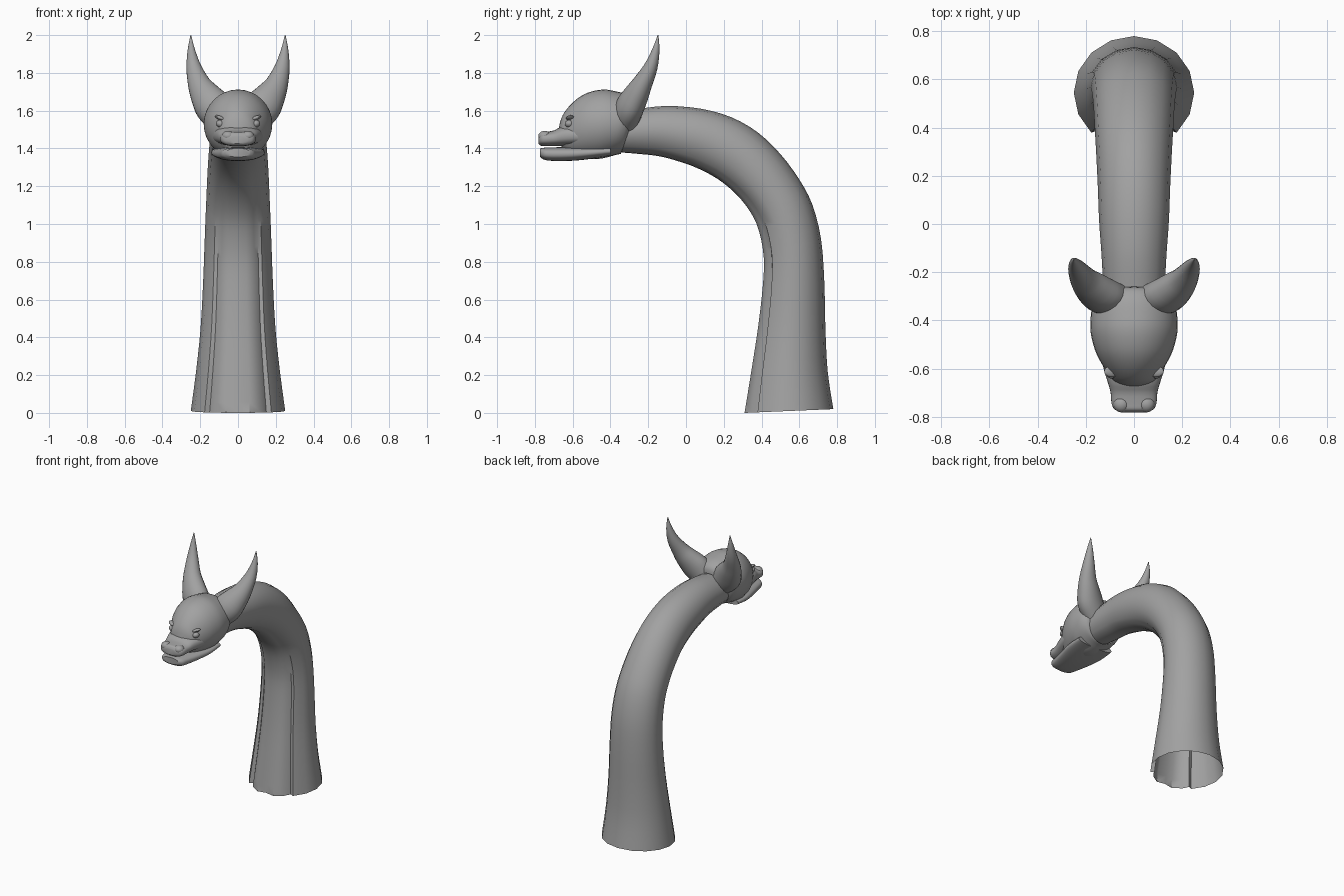
import bpy, bmesh, math
from mathutils import Vector, Matrix

if "Cube" in bpy.data.objects:
    bpy.data.objects.remove(bpy.data.objects["Cube"])

grey = bpy.data.materials.new("stone_grey")
grey.diffuse_color = (0.36, 0.36, 0.36, 1)
grey.use_nodes = True
grey.node_tree.nodes["Principled BSDF"].inputs["Base Color"].default_value = grey.diffuse_color


def add_object(name, bm):
    bmesh.ops.recalc_face_normals(bm, faces=bm.faces)
    mesh = bpy.data.meshes.new(name)
    bm.to_mesh(mesh)
    bm.free()
    mesh.materials.append(grey)
    obj = bpy.data.objects.new(name, mesh)
    bpy.context.collection.objects.link(obj)
    return obj


def loft(name, rings, cap_start=False, cap_end=False):
    """Skin a list of equal-length closed rings."""
    bm = bmesh.new()
    loops = [[bm.verts.new(p) for p in ring] for ring in rings]
    n = len(loops[0])
    for a, b in zip(loops, loops[1:]):
        for i in range(n):
            j = (i + 1) % n
            bm.faces.new((a[i], a[j], b[j], b[i]))
    if cap_start:
        bm.faces.new(loops[0])
    if cap_end:
        bm.faces.new(loops[-1])
    return add_object(name, bm)


def spline(rows, steps):
    """Catmull-Rom interpolation of rows of numbers."""
    out = []
    last = len(rows) - 1
    for i in range(last):
        p = [rows[max(i - 1, 0)], rows[i], rows[i + 1], rows[min(i + 2, last)]]
        for s in range(steps):
            t = s / steps
            out.append([0.5 * (2 * b + (c - a) * t + (2 * a - 5 * b + 4 * c - d) * t * t
                               + (3 * b - a - 3 * c + d) * t ** 3)
                        for a, b, c, d in zip(*p)])
    return out + [list(rows[last])]


def oval_rings(rows, steps, sides=32, power=1.0):
    """Rings from rows of top y, top z, bottom y, bottom z, half width."""
    rings = []
    for ty, tz, by, bz, hw in spline(rows, steps):
        top, bot = Vector((0, ty, tz)), Vector((0, by, bz))
        mid, up = (top + bot) / 2, (top - bot) / 2
        ring = []
        for k in range(sides):
            a = math.tau * k / sides
            c, s = math.cos(a), math.sin(a)
            c = math.copysign(abs(c) ** power, c)
            s = math.copysign(abs(s) ** power, s)
            ring.append(mid + up * c + Vector((hw * s, 0, 0)))
        rings.append(ring)
    return rings


# Neck: curved hollow tube with a grooved throat plate set inside two lips
neck_rows = [
    (.78, .02, .31, 0, .25), (.75, .22, .345, .22, .222), (.738, .45, .38, .45, .198),
    (.732, .7, .405, .67, .185), (.715, .92, .41, .82, .178), (.67, 1.1, .385, .96, .172),
    (.6, 1.235, .34, 1.06, .167), (.5, 1.37, .265, 1.155, .162), (.38, 1.485, .17, 1.235, .156),
    (.24, 1.565, .06, 1.295, .15), (.08, 1.61, -.05, 1.335, .145), (-.1, 1.625, -.15, 1.36, .135),
    (-.25, 1.61, -.26, 1.372, .128), (-.38, 1.59, -.36, 1.38, .12)]
half = [(math.sin(math.radians(a)), math.cos(math.radians(a)))
        for a in (0, 22.5, 45, 67.5, 90, 112.5, 135)]
plate = [(.60, -.66), (.50, -.84), (.25, -1.0)]
neck_stations = spline(neck_rows, 3)
neck_rings = []
for i, (ty, tz, by, bz, hw) in enumerate(neck_stations):
    fade = max(0.0, 1 - i / (0.75 * len(neck_stations)))
    top, bot = Vector((0, ty, tz)), Vector((0, by, bz))
    mid, up = (top + bot) / 2, (top - bot) / 2
    side = list(half)
    for (px, pc), deg in zip(plate, (143, 152, 166)):
        e = math.radians(deg)
        side.append((px * fade + math.sin(e) * (1 - fade), pc * fade + math.cos(e) * (1 - fade)))
    groove = (0, -1 + .05 * fade)
    outline = side + [groove] + [(-x, c) for x, c in reversed(side[1:])]
    neck_rings.append([mid + up * c + Vector((hw * x, 0, 0)) for x, c in outline])
loft("neck", neck_rings)

# Head: rounded skull with a tilted collar at the neck
skull_rows = [
    (-.26, 1.615, -.345, 1.372, .125), (-.27, 1.655, -.35, 1.37, .15),
    (-.31, 1.685, -.375, 1.365, .172), (-.37, 1.702, -.41, 1.355, .18),
    (-.44, 1.712, -.46, 1.345, .18), (-.52, 1.695, -.52, 1.345, .163),
    (-.58, 1.66, -.57, 1.35, .137), (-.63, 1.61, -.61, 1.36, .107),
    (-.66, 1.56, -.64, 1.38, .085), (-.675, 1.5, -.665, 1.42, .04)]
loft("skull", oval_rings(skull_rows, 3), cap_end=True)


def upright(rows):
    return [(y, t, y, b, w) for y, t, b, w in rows]


# Muzzle and jaw meet at a mouth crease
loft("muzzle", oval_rings(upright([
    (-.5, 1.52, 1.412, .148), (-.6, 1.525, 1.412, .126), (-.66, 1.515, 1.412, .108),
    (-.70, 1.495, 1.412, .097), (-.745, 1.488, 1.412, .093), (-.77, 1.484, 1.415, .08),
    (-.782, 1.465, 1.425, .05)]), 3, power=.8), True, True)
loft("lower_jaw", oval_rings(upright([
    (-.4, 1.41, 1.36, .14), (-.5, 1.41, 1.345, .141), (-.6, 1.408, 1.335, .121),
    (-.7, 1.406, 1.334, .097), (-.75, 1.404, 1.34, .085), (-.772, 1.40, 1.355, .06)]),
    3, power=.8), True, True)


def ellipsoid(name, loc, size, turn=0.0):
    bm = bmesh.new()
    bmesh.ops.create_uvsphere(bm, u_segments=16, v_segments=10, radius=1)
    bm.transform(Matrix.Translation(loc) @ Matrix.Rotation(turn, 4, 'Y') @ Matrix.Diagonal((*size, 1)))
    add_object(name, bm)


# Ears: curved tapering horns, as x, y, z, wide radius, thin radius
ear_rows = [
    (.07, -.32, 1.55, .085, .07), (.13, -.297, 1.62, .098, .075), (.175, -.262, 1.685, .08, .066),
    (.207, -.23, 1.745, .06, .053), (.234, -.187, 1.83, .04, .037), (.247, -.16, 1.92, .02, .02),
    (.25, -.148, 2.0, .002, .002)]
for label, sx in (("left", -1), ("right", 1)):
    rows = spline(ear_rows, 3)
    rings = []
    for i, (x, y, z, ru, rv) in enumerate(rows):
        a, b = rows[max(i - 1, 0)], rows[min(i + 1, len(rows) - 1)]
        tangent = (Vector(b[:3]) - Vector(a[:3])).normalized()
        u = tangent.cross(Vector((0, 1, 0))).normalized()
        v = tangent.cross(u)
        ring = []
        for k in range(20):
            t = math.tau * k / 20
            p = Vector((x, y, z)) + u * ru * math.cos(t) + v * rv * math.sin(t)
            ring.append(Vector((p.x * sx, p.y, min(p.z, 2.0))))
        rings.append(ring)
    loft(label + "_ear", rings, True, True)
    # Face details
    ellipsoid(label + "_eye", (sx * .092, -.617, 1.53), (.025, .025, .02), sx * -.25)
    ellipsoid(label + "_brow", (sx * .09, -.612, 1.56), (.036, .024, .011), sx * -.35)
    ellipsoid(label + "_nostril", (sx * .052, -.748, 1.466), (.034, .034, .027))

# Smooth shading with crisp lips and collar
bpy.ops.object.select_all(action='SELECT')
bpy.context.view_layer.objects.active = bpy.context.scene.objects["neck"]
bpy.ops.object.shade_smooth_by_angle(angle=math.radians(40))
